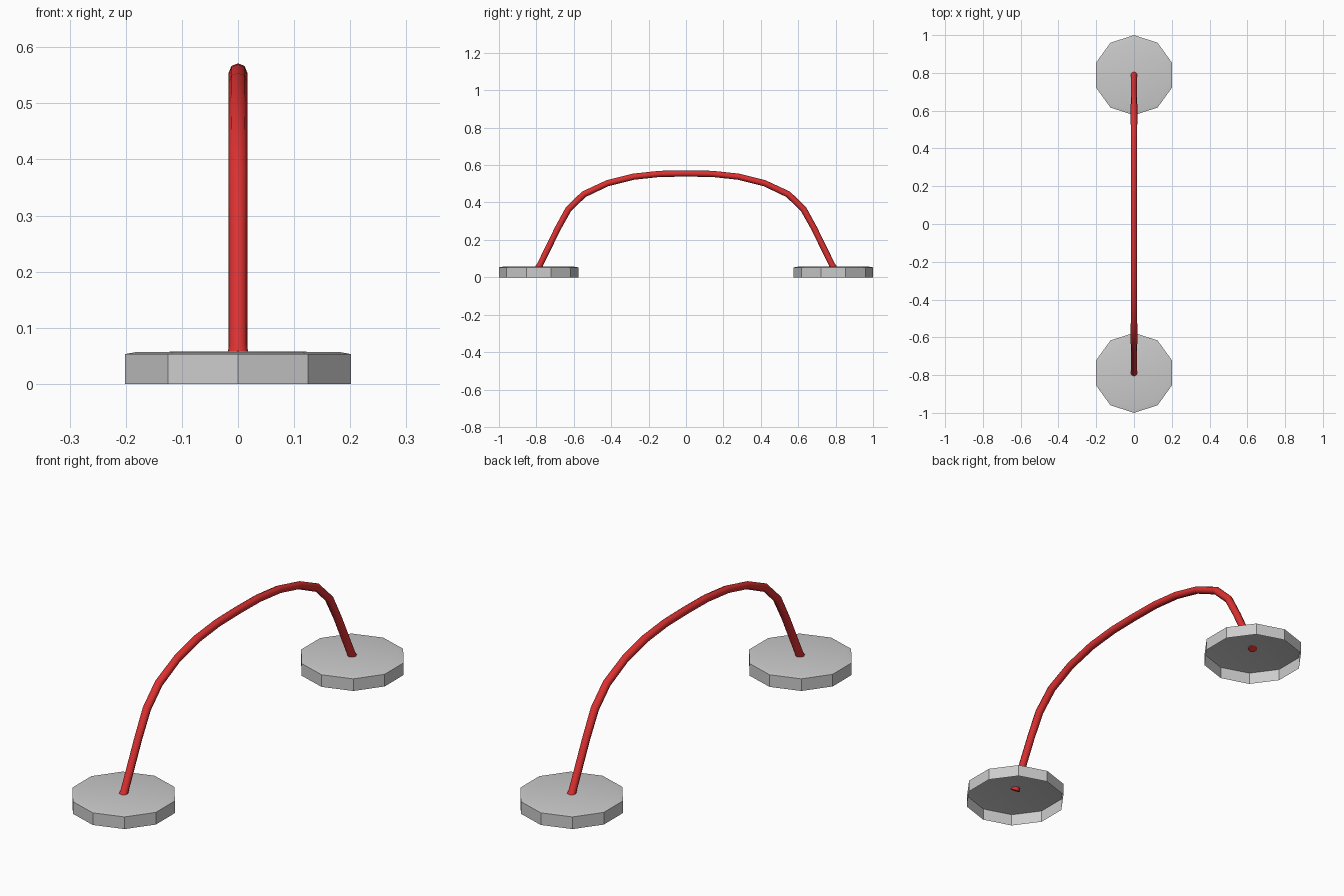
import bpy, bmesh, math

if "Cube" in bpy.data.objects:
    bpy.data.objects.remove(bpy.data.objects["Cube"])

SIDES = 10
FOOT_Y = 0.788


def make_foot(name, y):
    # hollow ten-sided disc, open underneath, with a softly raised top
    bm = bmesh.new()
    rings = []
    for r, z in [(0.212, 0.0), (0.212, 0.053), (0.190, 0.057)]:
        rings.append([bm.verts.new((r * math.sin(2 * math.pi * i / SIDES),
                                    r * math.cos(2 * math.pi * i / SIDES), z))
                      for i in range(SIDES)])
    centre = bm.verts.new((0, 0, 0.058))
    for i in range(SIDES):
        j = (i + 1) % SIDES
        for a, b in zip(rings, rings[1:]):
            bm.faces.new((a[i], b[i], b[j], a[j]))
        bm.faces.new((rings[-1][i], centre, rings[-1][j]))
    mesh = bpy.data.meshes.new(name)
    bm.to_mesh(mesh)
    bm.free()
    obj = bpy.data.objects.new(name, mesh)
    obj.location.y = y
    bpy.context.collection.objects.link(obj)
    bpy.ops.object.select_all(action='DESELECT')
    obj.select_set(True)
    bpy.context.view_layer.objects.active = obj
    bpy.ops.object.shade_smooth_by_angle(angle=math.radians(30))


make_foot("front_foot", -FOOT_Y)
make_foot("back_foot", FOOT_Y)

# arched handle: half path mirrored, slightly flared where it meets the feet
half = [(0.789, 0.050, 1.15), (0.780, 0.068, 1.0), (0.685, 0.262, 1.0),
        (0.628, 0.365, 1.05), (0.546, 0.444, 1.05), (0.420, 0.503, 1.0),
        (0.280, 0.538, 1.0), (0.140, 0.553, 1.0), (0.0, 0.555, 1.0)]
path = half + [(-y, z, r) for y, z, r in reversed(half[:-1])]
curve = bpy.data.curves.new("arched_handle", 'CURVE')
curve.dimensions = '3D'
curve.bevel_depth = 0.0165
curve.bevel_resolution = 2
curve.use_fill_caps = True
spline = curve.splines.new('POLY')
spline.points.add(len(path) - 1)
for p, (y, z, r) in zip(spline.points, path):
    p.co = (0, y, z, 1)
    p.radius = r
spline.use_smooth = True
handle = bpy.data.objects.new("arched_handle", curve)
bpy.context.collection.objects.link(handle)

red = bpy.data.materials.new("red")
red.diffuse_color = (0.72, 0.03, 0.03, 1)
red.use_nodes = True
red.node_tree.nodes["Principled BSDF"].inputs["Base Color"].default_value = red.diffuse_color
curve.materials.append(red)
